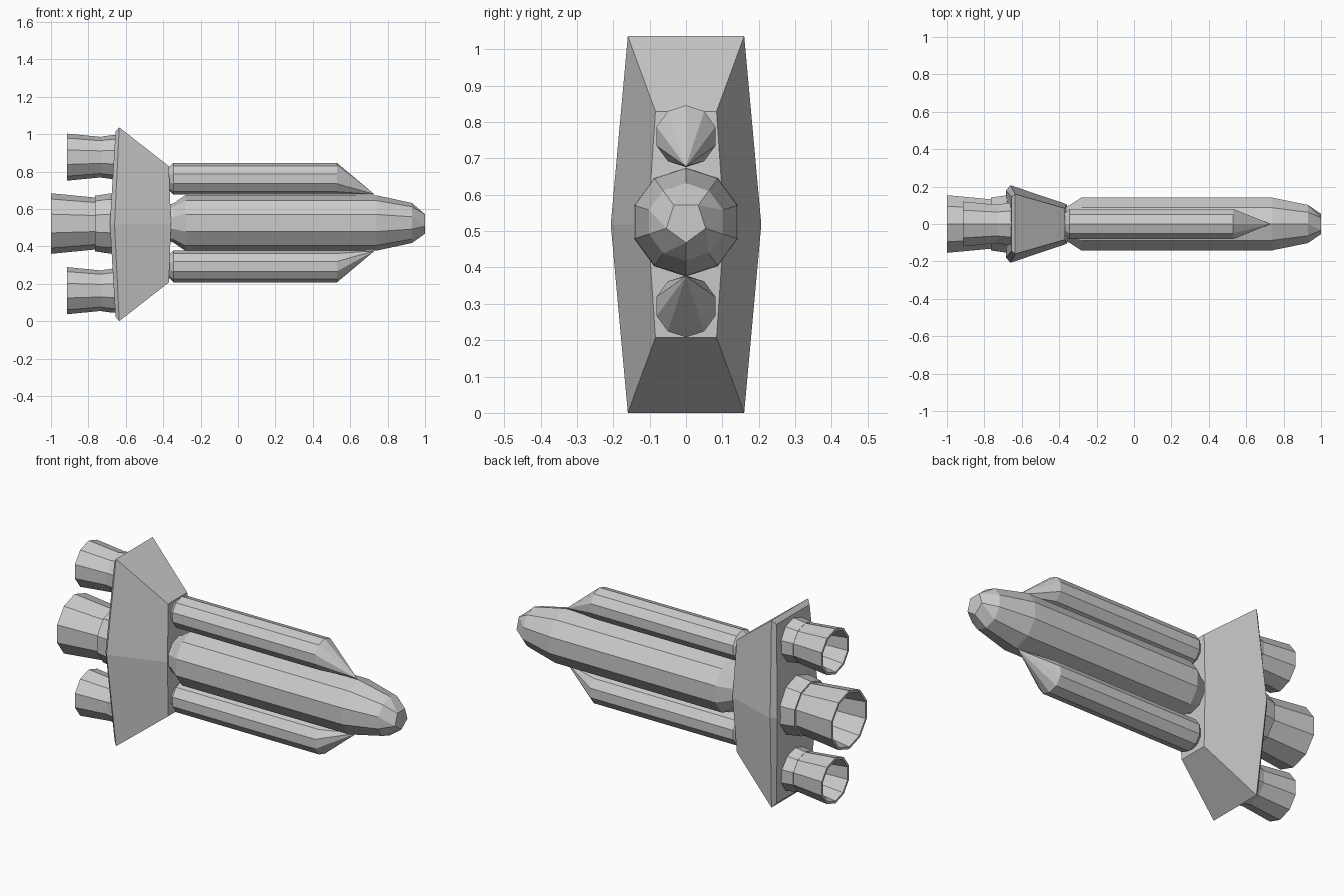
import bpy, bmesh
from math import sin, cos, pi

if "Cube" in bpy.data.objects:
    bpy.data.objects.remove(bpy.data.objects["Cube"])

MID = 0.522  # height of the central axis


def finish(bm, name):
    bmesh.ops.remove_doubles(bm, verts=bm.verts, dist=0.0005)
    bmesh.ops.recalc_face_normals(bm, faces=bm.faces)
    mesh = bpy.data.meshes.new(name)
    bm.to_mesh(mesh)
    bm.free()
    obj = bpy.data.objects.new(name, mesh)
    bpy.context.collection.objects.link(obj)
    return obj


def bridge(bm, a, b):
    n = len(a)
    for i in range(n):
        bm.faces.new((a[i], a[(i + 1) % n], b[(i + 1) % n], b[i]))


def lathe(name, z, profile, sides=10, pair_tip=False, tip_shift=0.0):
    """Turn (x, radius) points round an x-wise axis at height z; ends are capped."""
    bm = bmesh.new()
    rings = []
    for k, (x, r) in enumerate(profile):
        last = k == len(profile) - 1
        ring = []
        for i in range(sides):
            # the last ring may use half as many corners
            j = 2 * (((i + 1) // 2) % (sides // 2)) if pair_tip and last else i
            a = 2 * pi * j / sides
            dz = tip_shift if last else 0
            ring.append(bm.verts.new((x, r * sin(a), z + dz - r * cos(a))))
        rings.append(ring)
    for a, b in zip(rings, rings[1:]):
        bridge(bm, a, b)
    bm.faces.new(rings[0])
    bm.faces.new(rings[-1])
    bmesh.ops.dissolve_degenerate(bm, dist=0.0005, edges=bm.edges)
    return finish(bm, name)


def engine(name, z, x_end, x_neck, x_base, r_end, r_neck, r_collar):
    # collar ring against the base
    lathe(name + "_collar", z, [(x_base + 0.03, r_collar), (x_base, r_collar),
                                (x_neck, r_collar * 0.93), (x_neck, r_neck * 0.9)])
    # hollow flared bell
    lathe(name + "_bell", z, [(x_neck + 0.02, r_neck), (x_end, r_end),
                              (x_end, r_end - 0.013), (x_neck, r_neck - 0.02)])


# main rocket body with blunt nose
lathe("main_body", 0.525, [(-0.36, 0.10), (-0.345, 0.105), (-0.28, 0.15), (0.74, 0.148),
                           (0.93, 0.107), (1.0, 0.057)], pair_tip=True)

# side boosters, their tips leaning in against the body
for label, side in (("upper", 1), ("lower", -1)):
    lathe(label + "_booster", MID + 0.005 + side * 0.234,
          [(-0.38, 0.06), (-0.365, 0.065), (-0.345, 0.085), (0.53, 0.085), (0.73, 0.0005)],
          tip_shift=-side * 0.083)
    engine(label + "_engine", MID - 0.002 + side * 0.357,
           -0.915, -0.73, -0.67, 0.126, 0.106, 0.118)
engine("central_engine", MID, -1.0, -0.765, -0.69, 0.162, 0.137, 0.16)

# tapered base block: six-sided rings (end x, middle x, end y, middle y, half height)
bm = bmesh.new()
rings = []
for xe, xm, ye, ym, h in ((-0.655, -0.685, 0.145, 0.18, 0.495),
                          (-0.635, -0.66, 0.16, 0.207, 0.518),
                          (-0.37, -0.358, 0.084, 0.105, 0.311)):
    c = 0.518
    pts = [(xe, -ye, c - h), (xe, ye, c - h), (xm, ym, c),
           (xe, ye, c + h), (xe, -ye, c + h), (xm, -ym, c)]
    rings.append([bm.verts.new(p) for p in pts])
for a, b in zip(rings, rings[1:]):
    bridge(bm, a, b)
for r in (rings[0], rings[-1]):
    bm.faces.new((r[0], r[1], r[2], r[5]))
    bm.faces.new((r[5], r[2], r[3], r[4]))
finish(bm, "engine_base")
